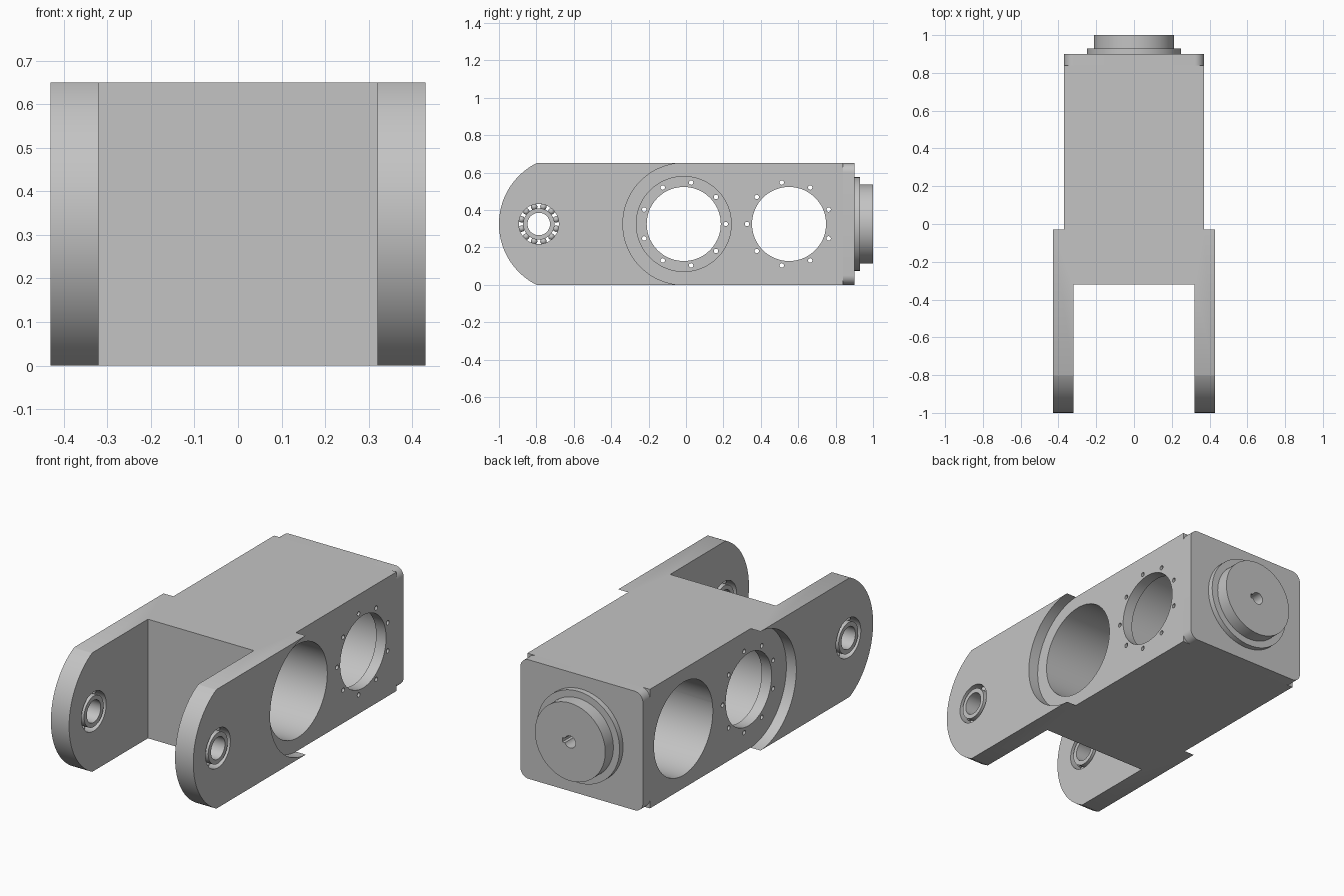
import bpy, bmesh
from math import sin, cos, pi
from mathutils import Vector

cube = bpy.data.objects.get("Cube")
if cube:
    bpy.data.objects.remove(cube, do_unlink=True)

grey = bpy.data.materials.new("machined_grey")
grey.use_nodes = True
grey.diffuse_color = (0.55, 0.55, 0.55, 1)
grey.node_tree.nodes["Principled BSDF"].inputs["Base Color"].default_value = (0.55, 0.55, 0.55, 1)

MID = 0.325           # height of the centre line
HALF = 0.37           # half width of the housing
AXES = {"x": lambda a, b, t: (t, a, b),
        "y": lambda a, b, t: (a, t, b),
        "z": lambda a, b, t: (a, b, t)}


def arc(a, b, r, start=0, end=2 * pi, n=72):
    return [(a + r * cos(start + (end - start) * i / n),
             b + r * sin(start + (end - start) * i / n)) for i in range(n + 1)]


def circle(a, b, r, n=72):
    return arc(a, b, r, n=n)[:-1]


def bullet(y, r):
    """Side profile: half round toward the front, straight toward the back."""
    return arc(y, MID, r, pi / 2, 3 * pi / 2) + [(2, MID - r), (2, MID + r)]


def prism(name, axis, lo, hi, *loops):
    """Extrude one or more closed outlines along an axis."""
    place = AXES[axis]
    bm = bmesh.new()
    for loop in loops:
        face = bm.faces.new([bm.verts.new(place(a, b, lo)) for a, b in loop])
        ext = bmesh.ops.extrude_face_region(bm, geom=[face], use_keep_orig=True)
        move = Vector(place(0, 0, hi - lo))
        bmesh.ops.translate(bm, vec=move, verts=[v for v in ext["geom"] if isinstance(v, bmesh.types.BMVert)])
    bmesh.ops.recalc_face_normals(bm, faces=bm.faces)
    mesh = bpy.data.meshes.new(name)
    bm.to_mesh(mesh)
    bm.free()
    mesh.materials.append(grey)
    obj = bpy.data.objects.new(name, mesh)
    bpy.context.collection.objects.link(obj)
    return obj


def select(obj):
    bpy.ops.object.select_all(action="DESELECT")
    obj.select_set(True)
    bpy.context.view_layer.objects.active = obj


def boolean(obj, axis, lo, hi, *loops, operation="DIFFERENCE"):
    cutter = prism("cutter", axis, lo, hi, *loops)
    cutter.hide_render = True
    mod = obj.modifiers.new("cut", "BOOLEAN")
    mod.operation, mod.solver, mod.object = operation, "EXACT", cutter
    select(obj)
    bpy.ops.object.modifier_apply(modifier=mod.name)
    bpy.data.objects.remove(cutter, do_unlink=True)


def smooth(obj):
    select(obj)
    bpy.ops.object.shade_smooth_by_angle(angle=pi / 6)


# Forked housing: U-shaped plan with rounded fork ends
plan = [(-0.43, -1.1), (-0.32, -1.1), (-0.32, -0.32), (0.32, -0.32),
        (0.32, -1.1), (0.43, -1.1), (0.43, 0.84), (-0.43, 0.84)]
housing = prism("forked_housing", "z", 0, 2 * MID, plan)
boolean(housing, "x", -1, 1, bullet(-0.636, 0.364), operation="INTERSECT")

# Side reliefs leave the thicker fork cheeks in front
for side in (-1, 1):
    boolean(housing, "x", side * HALF, side, bullet(-0.012, 0.3255))

# Motor bores: wide pocket from one side, thin screwed lip on the other
for y, side in ((-0.012, 1), (0.551, -1)):
    boolean(housing, "x", -side * (HALF - 0.06), side, circle(y, MID, 0.254))
    boolean(housing, "x", -1, 1, circle(y, MID, 0.198))
    screws = [circle(y + side * 0.225 * cos(2 * pi * i / 9),
                     MID + 0.225 * sin(2 * pi * i / 9), 0.012, 16) for i in range(9)]
    boolean(housing, "x", -side * (HALF - 0.08), -side, *screws)

# Bearing seats
PIVOT = -0.787
boolean(housing, "x", -1, 1, circle(PIVOT, MID, 0.128))
smooth(housing)

# Bearings in both fork arms
for label, side in (("left", 1), ("right", -1)):
    lo, hi = side * 0.32, side * 0.43
    for ring, outer, inner in (("outer_race", 0.128, 0.107), ("inner_race", 0.084, 0.06)):
        race = prism(f"{label}_bearing_{ring}", "x", lo, hi, circle(PIVOT, MID, outer))
        boolean(race, "x", -1, 1, circle(PIVOT, MID, inner))
        smooth(race)
    bm = bmesh.new()
    for i in range(12):
        a = 2 * pi * (i + 0.5) / 12
        new = bmesh.ops.create_uvsphere(bm, u_segments=16, v_segments=10, radius=0.017)
        bmesh.ops.translate(bm, verts=new["verts"], vec=(
            side * 0.375, PIVOT + 0.0955 * cos(a), MID + 0.0955 * sin(a)))
    mesh = bpy.data.meshes.new(f"{label}_bearing_balls")
    bm.to_mesh(mesh)
    bm.free()
    mesh.materials.append(grey)
    balls = bpy.data.objects.new(mesh.name, mesh)
    bpy.context.collection.objects.link(balls)
    smooth(balls)

# Rear flange with rounded corners
R = 0.05
outline = []
for i, (sx, sz) in enumerate(((1, 1), (-1, 1), (-1, -1), (1, -1))):
    outline += arc(sx * (HALF - R), MID + sz * (MID - R), R, i * pi / 2, (i + 1) * pi / 2, 10)
smooth(prism("rear_flange", "y", 0.84, 0.9, outline))

# Stepped output boss with a keyed shaft hole
for name, lo, hi, r in (("boss_collar", 0.9, 0.93, 0.25), ("output_boss", 0.93, 1.0, 0.2125)):
    boss = prism(name, "y", lo, hi, circle(0, MID, r))
    boolean(boss, "y", 0.8, 1.1, circle(0, MID, 0.033, 32))
    boolean(boss, "y", 0.8, 1.1, [(0, MID - 0.012), (0.047, MID - 0.012),
                                  (0.047, MID + 0.012), (0, MID + 0.012)])
    smooth(boss)
